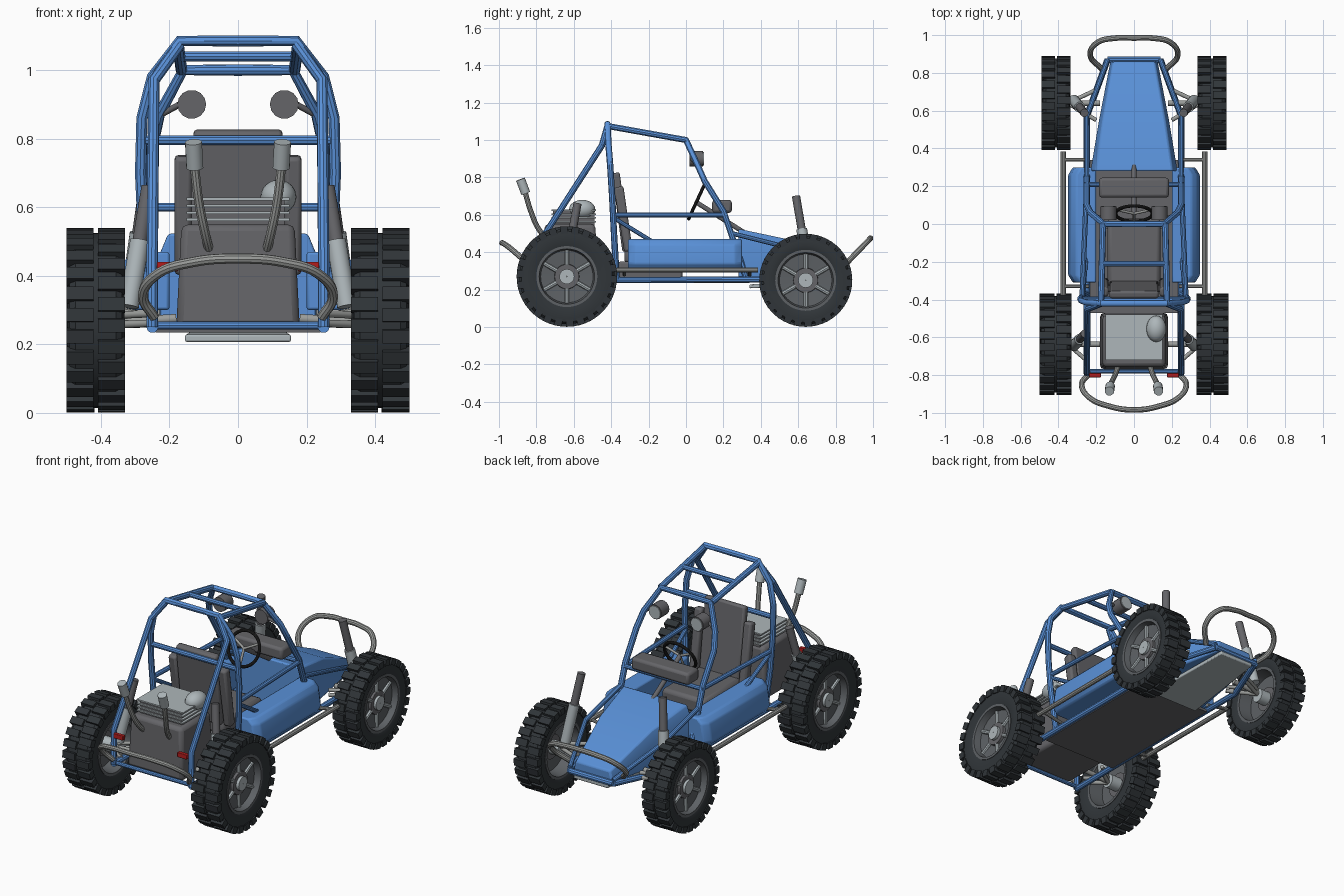
import bpy, bmesh, math
from mathutils import Vector, Matrix

if "Cube" in bpy.data.objects:
    bpy.data.objects.remove(bpy.data.objects["Cube"], do_unlink=True)


def material(name, *rgb):
    m = bpy.data.materials.new(name)
    m.use_nodes = True
    m.diffuse_color = (*rgb, 1)
    m.node_tree.nodes["Principled BSDF"].inputs["Base Color"].default_value = (*rgb, 1)
    return m


BLUE = material("blue paint", .10, .28, .68)
DARK = material("dark grey", .13, .13, .14)
RUBBER = material("tyre rubber", .03, .036, .041)
STEEL = material("steel grey", .33, .34, .33)
LIGHT = material("light metal", .42, .47, .49)
RIM = material("rim grey", .11, .12, .13)
RED = material("red lamp", .45, .012, .012)
BLACK = material("black trim", .02, .02, .02)


def finish(name, mesh, mat, mirror=False, bevel=0):
    ob = bpy.data.objects.new(name, mesh)
    bpy.context.collection.objects.link(ob)
    mesh.materials.clear()
    mesh.materials.append(mat)
    bpy.ops.object.select_all(action='DESELECT')
    ob.select_set(True)
    bpy.context.view_layer.objects.active = ob
    bpy.ops.object.shade_smooth_by_angle(angle=math.radians(35))
    if bevel:
        b = ob.modifiers.new("Bevel", 'BEVEL')
        b.width, b.segments = bevel, 2
    if mirror:
        ob.modifiers.new("Mirror", 'MIRROR')
    return ob


def add_loft(bm, rings, closed=False):
    """Skin equal rings of points; cap the ends unless closed."""
    vs = [[bm.verts.new(p) for p in r] for r in rings]
    n, k = len(vs), len(vs[0])
    for i in range(n if closed else n - 1):
        a, b = vs[i], vs[(i + 1) % n]
        for j in range(k):
            bm.faces.new((a[j], a[(j + 1) % k], b[(j + 1) % k], b[j]))
    if not closed:
        bm.faces.new(vs[0][::-1])
        bm.faces.new(vs[-1])


def to_mesh(name, bm):
    bmesh.ops.recalc_face_normals(bm, faces=bm.faces)
    me = bpy.data.meshes.new(name)
    bm.to_mesh(me)
    bm.free()
    return me


def loft(name, rings, mat, mirror=False, bevel=0, closed=False):
    bm = bmesh.new()
    add_loft(bm, rings, closed)
    return finish(name, to_mesh(name, bm), mat, mirror, bevel)


def box_rings(x0, x1, y0, y1, z0, z1, taper=0):
    def ring(z, t):
        return [(x0 + t, y0 + t, z), (x1 - t, y0 + t, z), (x1 - t, y1 - t, z), (x0 + t, y1 - t, z)]
    return [ring(z0, 0), ring(z1, taper)]


def box(name, dims, mat, mirror=False, bevel=0, taper=0):
    return loft(name, box_rings(*dims, taper), mat, mirror, bevel)


def side_prism(name, yz, x0, x1, mat, mirror=False, bevel=0):
    return loft(name, [[(x, y, z) for y, z in yz] for x in (x0, x1)], mat, mirror, bevel)


def rod_rings(a, b, r, sides=14):
    a, b = Vector(a), Vector(b)
    rot = (b - a).to_track_quat('Z', 'Y')
    circle = [rot @ Vector((r * math.cos(t), r * math.sin(t), 0))
              for t in (math.tau * i / sides for i in range(sides))]
    return [[p + c for c in circle] for p in (a, b)]


def rod(name, a, b, r, mat, mirror=False):
    return loft(name, rod_rings(a, b, r), mat, mirror)


def tube(name, pts, r, mat, smooth=False, mirror=False, hoop=False):
    """Bent pipe; a hoop is given as its left half, ending at the middle."""
    if hoop:
        pts = pts + [(-x, y, z) for x, y, z in reversed(pts) if x > 0]
    cu = bpy.data.curves.new(name, 'CURVE')
    cu.dimensions, cu.bevel_depth, cu.bevel_resolution = '3D', r, 3
    cu.use_fill_caps, cu.resolution_u = True, 8 if smooth else 1
    sp = cu.splines.new('BEZIER')
    sp.bezier_points.add(len(pts) - 1)
    for bp, p in zip(sp.bezier_points, pts):
        bp.co = p
        bp.handle_left_type = bp.handle_right_type = 'AUTO' if smooth else 'VECTOR'
    tmp = bpy.data.objects.new("tmp", cu)
    bpy.context.collection.objects.link(tmp)
    dg = bpy.context.evaluated_depsgraph_get()
    me = bpy.data.meshes.new_from_object(tmp.evaluated_get(dg))
    bpy.data.objects.remove(tmp, do_unlink=True)
    return finish(name, me, mat, mirror)


def lathe(name, profile, centre, mat, steps=48):
    """Spin a closed (x, radius) profile about an axis along x."""
    cx, cy, cz = centre
    rings = [[(cx + x, cy + r * math.cos(t), cz + r * math.sin(t)) for x, r in profile]
             for t in (math.tau * i / steps for i in range(steps))]
    return loft(name, rings, mat, True, closed=True)


def wheel(tag, y, R, x, h):
    """Tyre, lugs, rim, spokes and hub; h is half the width."""
    c = Vector((x, y, R))
    q = .16
    lathe(tag + "_tyre", [(-h * .85, q), (-h * .98, R * .75), (-h * .9, R * .9), (-h * .7, R * .945),
                          (h * .7, R * .945), (h * .9, R * .9), (h * .98, R * .75), (h * .85, q)], c, RUBBER)
    bm = bmesh.new()
    count = 26
    for row in (-1, 1):
        for i in range(count):
            part = bmesh.new()
            x0, x1 = sorted((row * .006, row * h))
            add_loft(part, box_rings(x0, x1, -.02, .02, R * .85, R * .993))
            turn = Matrix.Rotation(math.tau * (i + row * .25) / count, 4, 'X')
            part.transform(Matrix.Translation(c) @ turn)
            me = to_mesh("lug", part)
            bm.from_mesh(me)
            bpy.data.meshes.remove(me)
    finish(tag + "_tread", to_mesh("tread", bm), RUBBER, True)
    lathe(tag + "_rim", [(-h * .9, q - .012), (-h * .9, q + .003), (h * .9, q + .003), (h * .9, q - .012),
                         (h * .45, q - .02), (h * .3, .002), (h * .1, .002), (h * .1, q - .02)], c, RIM)
    lathe(tag + "_hub_ring", [(0, .002), (0, .07), (h * .55, .065), (h * .55, .002)], c, DARK)
    lathe(tag + "_hub", [(-h * .8, .002), (-h * .8, .04), (h * .75, .04), (h * .75, .002)], c, LIGHT, 24)
    bm = bmesh.new()
    for i in range(6):
        t = math.tau * i / 6
        d = Vector((0, math.sin(t), math.cos(t)))
        base = c + Vector((h * .42, 0, 0))
        add_loft(bm, rod_rings(base + d * .06, base + d * (q - .01), .012, 8))
    finish(tag + "_spokes", to_mesh("spokes", bm), LIGHT, True)


wheel("rear_wheel", -.637, .27, .415, .085)
wheel("front_wheel", .64, .25, .413, .077)

# Roll cage and chassis rails
T = .017
tube("main_hoop", [(.25, -.37, .25), (.275, -.385, .5), (.284, -.395, .7), (.28, -.405, .86),
                   (.25, -.415, .98), (.17, -.42, 1.085), (0, -.42, 1.085)], T, BLUE, hoop=True)
tube("front_hoop", [(.25, .32, .27), (.25, .2, .62), (.25, .1, .78), (.23, .06, .87),
                    (.16, 0, 1.0), (0, 0, 1.0)], T, BLUE, hoop=True)
tube("rear_stay", [(.17, -.42, 1.075), (.245, -.45, .97), (.25, -.785, .45), (.25, -.79, .25)],
     T, BLUE, mirror=True)
tube("roof_rail", [(.175, -.42, 1.075), (.165, 0, 1.0)], T, BLUE, mirror=True)
tube("roof_crossbar", [(-.17, -.21, 1.04), (.17, -.21, 1.04)], .015, BLUE)
tube("rear_crossbar", [(-.27, -.4, .795), (.27, -.4, .795)], .015, BLUE)
tube("side_bar", [(.275, -.39, .6), (.25, .22, .6)], .014, BLUE, mirror=True)
tube("side_brace", [(.27, -.38, .58), (.25, -.12, .42)], .012, BLUE, mirror=True)
tube("dash_bar", [(-.25, .21, .6), (.25, .21, .6)], .013, BLUE)
tube("lower_rail", [(.25, -.79, .25), (.25, .57, .255), (.14, .87, .27)], T, BLUE, mirror=True)
tube("upper_nose_rail", [(.25, .25, .5), (.25, .57, .42), (.14, .87, .29)], .013, BLUE, mirror=True)
tube("nose_crossbar", [(-.14, .87, .27), (.14, .87, .27)], T, BLUE)
tube("tail_crossbar", [(-.25, -.78, .255), (.25, -.78, .255)], .012, BLUE)

# Body panels
nose = [(.28, .23, .205, .525), (.55, .185, .165, .468), (.86, .125, .11, .33)]
loft("nose", [[(-w, y, .26), (w, y, .26), (w, y, z - .06), (t, y, z), (-t, y, z), (-w, y, z - .06)]
              for y, w, t, z in nose], BLUE, bevel=.012)
pod = [(.2, .3), (.32, .3), (.35, .34), (.335, .44), (.305, .47), (.2, .47)]
loft("side_pod", [[(x - cut * (x > .3), y, z) for x, z in pod]
                  for y, cut in ((-.31, .025), (-.27, 0), (.26, 0), (.3, .025))], BLUE, True, .008)
box("floor", (-.24, .24, -.47, .34, .235, .25), DARK)
loft("skid_plate", [[(-.155, .34, z), (.155, .34, z), (.11, .88, z + .03), (-.11, .88, z + .03)]
                    for z in (.207, .228)], LIGHT, bevel=.005)

# Nerf bars and bumpers
tube("nerf_bar", [(.375, -.38, .305), (.375, .385, .305)], .014, STEEL, mirror=True)
for y in (-.33, .34):
    tube("nerf_strut", [(.24, y, .28), (.375, y, .305)], .01, STEEL, mirror=True)
tube("rear_bumper", [(.245, -.8, .28), (.277, -.85, .34), (.235, -.92, .405), (.13, -.965, .44),
                     (0, -.984, .45)], .015, STEEL, smooth=True, hoop=True)
tube("front_bumper", [(.17, .82, .3), (.232, .895, .38), (.19, .963, .45), (.1, .984, .472),
                      (0, .985, .475)], .015, STEEL, smooth=True, hoop=True)

# Seat
side_prism("seat_back", [(-.3, .41), (-.34, .4), (-.395, .82), (-.355, .83)], -.13, .13, DARK, bevel=.012)
side_prism("seat_bolster", [(-.285, .41), (-.33, .4), (-.385, .745), (-.335, .755)],
           .135, .185, DARK, True, .012)
box("seat_cushion", (-.14, .14, -.33, .03, .34, .43), DARK, bevel=.02)
box("seat_base", (-.17, .17, -.36, -.02, .25, .35), DARK, bevel=.01)

# Dashboard and steering
box("dashboard", (-.185, .185, .14, .245, .61, .68), DARK, bevel=.015)
hub = Vector((0, .055, .667))
up = Vector((0, .42, .908))
tube("steering_wheel", [hub + .097 * (math.cos(t) * Vector((1, 0, 0)) + math.sin(t) * up)
                        for t in (math.tau * i / 28 for i in range(29))], .009, BLACK)
for t in (.5, 2.64, 4.71):
    rod("steering_spoke", hub, hub + .095 * (math.cos(t) * Vector((1, 0, 0)) + math.sin(t) * up), .007, STEEL)
rod("steering_column", hub, (0, .32, .5), .013, DARK)

# Roof lamps
rod("headlamp", (.135, .02, .9), (.135, .092, .9), .042, DARK, True)
rod("headlamp_lens", (.135, .09, .9), (.135, .096, .9), .036, LIGHT, True)
rod("headlamp_bracket", (.17, .03, .9), (.225, .055, .87), .009, DARK, True)

# Engine
box("engine_block", (-.18, .18, -.77, -.47, .25, .55), DARK, bevel=.02, taper=.015)
box("cylinder_core", (-.135, .135, -.71, -.49, .54, .62), DARK)
for i in range(4):
    z = .56 + i * .02
    box("cooling_fin", (-.15, .15, -.72, -.48, z, z + .008), LIGHT)
bm = bmesh.new()
bmesh.ops.create_uvsphere(bm, u_segments=20, v_segments=12, radius=.05)
bm.transform(Matrix.Translation((.118, -.555, .63)) @ Matrix.Diagonal((1.05, 1.4, 1, 1)))
finish("air_filter", to_mesh("air_filter", bm), LIGHT)
tube("exhaust", [(.08, -.73, .46), (.095, -.785, .52), (.115, -.83, .62), (.127, -.86, .72)],
     .014, STEEL, smooth=True, mirror=True)
rod("exhaust_tip", (.126, -.857, .715), (.13, -.885, .79), .025, LIGHT, True)
box("tail_lamp", (.175, .237, -.812, -.79, .412, .44), RED, True, .003)
rod("lamp_stem", (.23, -.79, .426), (.25, -.785, .426), .008, DARK, True)

# Suspension
for tag, y, top, low in (("rear", -.637, (.26, -.58, .66), (.318, -.645, .31)),
                         ("front", .64, (.262, .588, .7), (.318, .655, .31))):
    top, low = Vector(top), Vector(low)
    rod(tag + "_shock_spring", top, top.lerp(low, .5), .022, DARK, True)
    rod(tag + "_shock_body", top.lerp(low, .45), low, .029, LIGHT, True)
    inner = .245 if y < 0 else .2
    for dy in (-.09, .07):
        for dz in (.262, .29):
            rod(tag + "_wishbone", (inner, y + dy, dz), (.35, y, dz - .005), .011, STEEL, True)
    rod(tag + "_axle", (.18, y, .275), (.39, y, .262), .014, STEEL, True)
